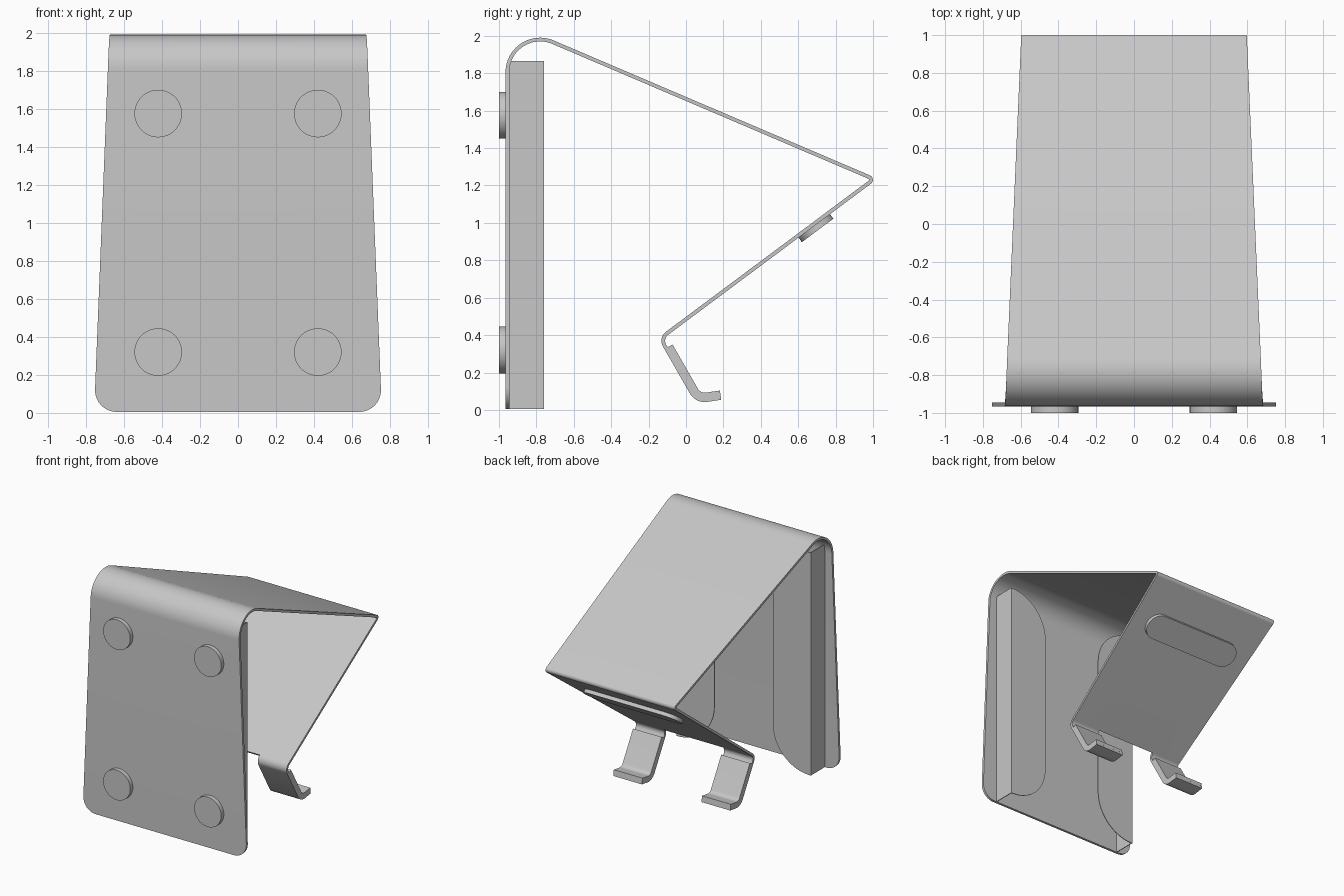
import bpy, bmesh, math
from mathutils import Vector, Matrix

cube = bpy.data.objects.get("Cube")
if cube:
    bpy.data.objects.remove(cube, do_unlink=True)

grey = bpy.data.materials.new("sheet_grey")
grey.use_nodes = True
COLOUR = (0.57, 0.57, 0.57, 1)
grey.diffuse_color = COLOUR
grey.node_tree.nodes["Principled BSDF"].inputs["Base Color"].default_value = COLOUR


def finish(name, bm, thickness=0.0):
    """Turn a bmesh into a named, shaded object, thickened if asked."""
    bmesh.ops.recalc_face_normals(bm, faces=bm.faces[:])
    mesh = bpy.data.meshes.new(name)
    bm.to_mesh(mesh)
    bm.free()
    mesh.materials.append(grey)
    obj = bpy.data.objects.new(name, mesh)
    bpy.context.collection.objects.link(obj)
    bpy.ops.object.select_all(action='DESELECT')
    obj.select_set(True)
    bpy.context.view_layer.objects.active = obj
    if thickness:
        mod = obj.modifiers.new("thickness", 'SOLIDIFY')
        mod.thickness, mod.offset, mod.use_even_offset = thickness, 0, True
        bpy.ops.object.modifier_apply(modifier=mod.name)
    bpy.ops.object.shade_smooth_by_angle(angle=math.radians(30))
    return obj


def fillet(a, b, c, r, n):
    """Points of the arc that rounds corner b between a and c."""
    u, v = (a - b).normalized(), (c - b).normalized()
    half = u.angle(v) / 2
    start, end = b + u * r / math.tan(half), b + v * r / math.tan(half)
    centre = b + (u + v).normalized() * r / math.sin(half)
    p, q = start - centre, end - centre
    turn = p.angle(q)
    return [centre + (p * math.sin((1 - i / n) * turn) + q * math.sin(i / n * turn))
            / math.sin(turn) for i in range(n + 1)]


def prism(name, outline, depth, matrix):
    """Extrude a flat outline along local z."""
    bm = bmesh.new()
    face = bm.faces.new([bm.verts.new((x, y, 0)) for x, y in outline])
    ext = bmesh.ops.extrude_face_region(bm, geom=[face])
    tops = [e for e in ext["geom"] if isinstance(e, bmesh.types.BMVert)]
    bmesh.ops.translate(bm, verts=tops, vec=(0, 0, depth))
    bmesh.ops.transform(bm, matrix=matrix, verts=bm.verts[:])
    return finish(name, bm)


def arc(cx, cy, r, a0, a1, n):
    return [(cx + r * math.cos(math.radians(a0 + (a1 - a0) * i / n)),
             cy + r * math.sin(math.radians(a0 + (a1 - a0) * i / n))) for i in range(n + 1)]


# Bent sheet path in the side plane (y, z)
foot, top, ridge, bend, hook, tip = [Vector(p) for p in (
    (-0.955, 0.005), (-0.955, 2.07), (1.005, 1.234),
    (-0.137, 0.383), (0.057, 0.045), (0.187, 0.064))]
CORNER, GAP = 0.12, 0.275
rows = [foot + Vector((0, CORNER * (1 - math.cos(math.pi / 2 * i / 10)))) for i in range(11)]
rows += fillet(foot, top, ridge, 0.175, 20)
rows += fillet(top, ridge, bend, 0.016, 10)
split = len(rows)
rows += fillet(ridge, bend, hook, 0.05, 10)
rows += fillet(bend, hook, tip, 0.08, 8) + [tip]

# Tapered sheet: rounded front corners, slot between the two hooks
bm = bmesh.new()
grid, length = [], 0.0
for i, p in enumerate(rows):
    length += (p - rows[i - 1]).length if i else 0
    w = max(0.757 - 0.04 * length, 0.54)
    if length < CORNER:
        w -= CORNER - math.sqrt(CORNER ** 2 - (CORNER - length) ** 2)
    grid.append([bm.verts.new((x, p.x, p.y)) for x in (-w, -GAP, GAP, w)])
for i in range(len(rows) - 1):
    for k in range(3):
        if k != 1 or i < split:
            bm.faces.new((grid[i][k], grid[i][k + 1], grid[i + 1][k + 1], grid[i + 1][k]))
loose = [v for v in bm.verts if not v.link_faces]
bmesh.ops.delete(bm, geom=loose, context='VERTS')
finish("bent_sheet", bm, 0.02)

# Pads lining the inside of the hooks
pad_a, pad_b, pad_c = Vector((-0.085, 0.3425)), Vector((0.07, 0.072)), Vector((0.1835, 0.0888))
pad_path = [pad_a] + fillet(pad_a, pad_b, pad_c, 0.055, 8) + [pad_c]
for side, label in ((1, "left"), (-1, "right")):
    bm = bmesh.new()
    edges = [[bm.verts.new((side * x, p.x, p.y)) for x in (GAP, 0.54)] for p in pad_path]
    for e, f in zip(edges, edges[1:]):
        bm.faces.new((e[0], e[1], f[1], f[0]))
    finish(label + "_hook_pad", bm, 0.03)

# Round feet on the front panel
to_front = Matrix.Rotation(math.pi / 2, 4, 'X')   # local y -> z, local z -> -y
for x, side in ((0.42, "left"), (-0.42, "right")):
    for z, level in ((1.575, "upper"), (0.32, "lower")):
        prism(f"{level}_{side}_foot", arc(x, z, 0.125, 0, 360, 48)[:-1], 0.04,
              Matrix.Translation((0, -0.96, 0)) @ to_front)

# Folded brackets behind the front panel: a web and a rounded flange
Z0, Z1, OUT, INN, R, SHEET = 0.005, 1.865, 0.62, 0.27, 0.34, 0.006
for side, label in ((1, "left"), (-1, "right")):
    flange = [(OUT, Z0)] + arc(INN + R, Z0 + R, R, 270, 180, 16)
    flange += arc(INN + R, Z1 - R, R, 180, 90, 16) + [(OUT, Z1)]
    prism(label + "_bracket_flange", [(side * x, z) for x, z in flange], SHEET,
          Matrix.Translation((0, -0.76, 0)) @ to_front)
    web = [(side * x, y) for x, y in ((OUT, -0.95), (OUT, -0.76),
                                      (OUT - SHEET, -0.76), (OUT - SHEET, -0.95))]
    prism(label + "_bracket_web", web, Z1 - Z0, Matrix.Translation((0, 0, Z0)))

# Long rounded bumper under the lower panel
along = (ridge - bend).normalized()
middle = bend + along * ((0.68 - bend.x) / along.x)
down = Vector((0, along.y, -along.x))
frame = Matrix(((1, 0, 0), (0, -along.x, along.y), (0, -along.y, -along.x))).to_4x4()
bumper = arc(0.335, 0, 0.105, -90, 90, 20) + arc(-0.335, 0, 0.105, 90, 270, 20)
prism("lower_bumper", bumper, 0.035,
      Matrix.Translation(Vector((0, middle.x, middle.y)) + down * 0.005) @ frame)
